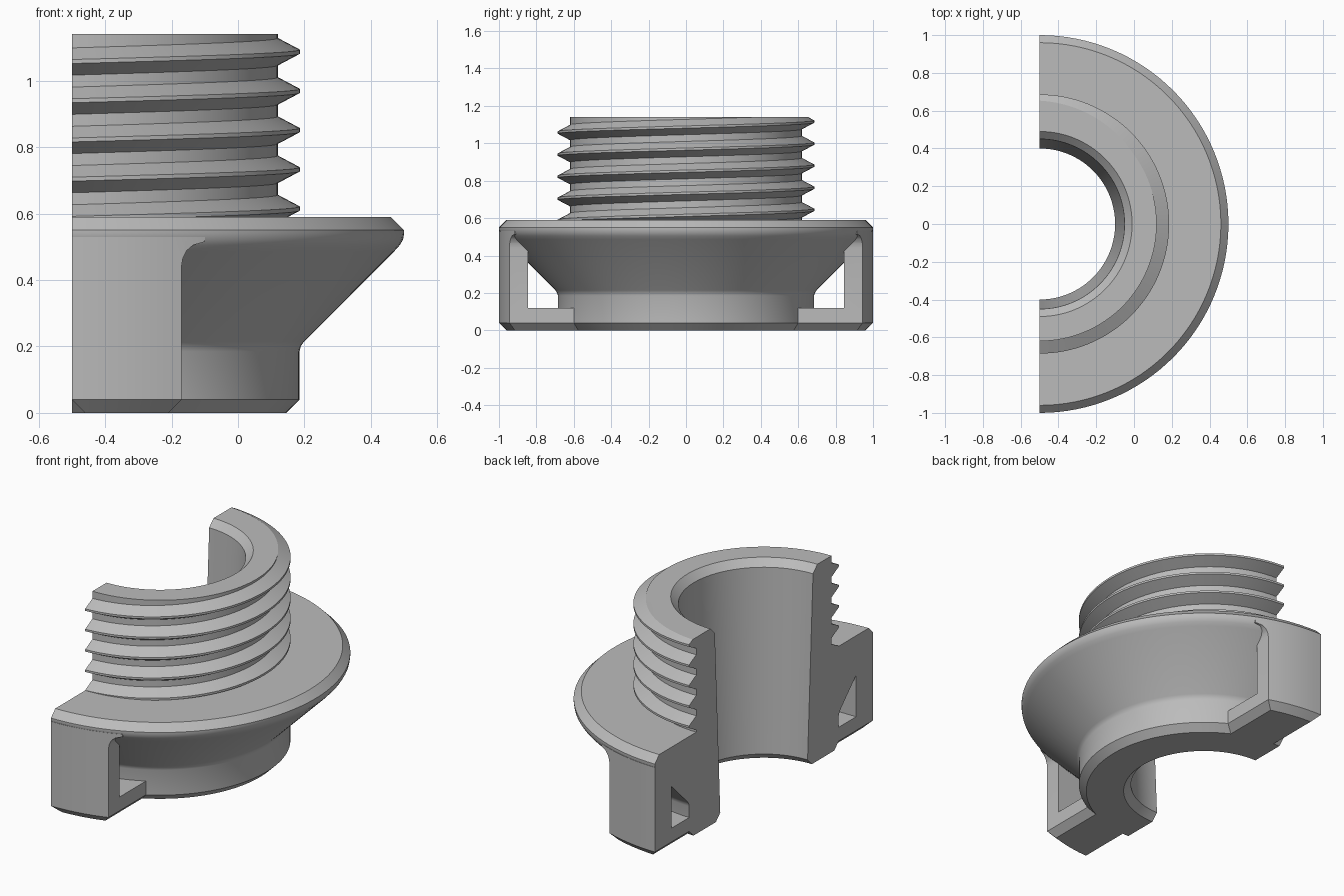
import bpy, bmesh, math
from mathutils import Vector

if "Cube" in bpy.data.objects:
    bpy.data.objects.remove(bpy.data.objects["Cube"])

AXIS_X = -0.5          # axis of revolution lies in the section plane
HALF = math.pi / 2
TOP = 1.14

grey = bpy.data.materials.new("plain grey")
grey.use_nodes = True
colour = (0.5, 0.5, 0.5, 1)
grey.diffuse_color = colour
grey.node_tree.nodes["Principled BSDF"].inputs["Base Color"].default_value = colour


def finish(name, bm):
    bmesh.ops.recalc_face_normals(bm, faces=bm.faces)
    mesh = bpy.data.meshes.new(name)
    bm.to_mesh(mesh)
    bm.free()
    mesh.materials.append(grey)
    ob = bpy.data.objects.new(name, mesh)
    bpy.context.collection.objects.link(ob)
    return ob


def revolve(profile, start, end, steps, pitch=0.0, closed=False):
    """Turn a closed (radius, z) profile about the axis, rising by pitch per turn."""
    bm = bmesh.new()
    rings = []
    for i in range(steps if closed else steps + 1):
        a = start + (end - start) * i / steps
        rise = pitch * a / math.tau
        rings.append([bm.verts.new((AXIS_X + r * math.cos(a), r * math.sin(a), z + rise))
                      for r, z in profile])
    pairs = list(zip(rings, rings[1:]))
    if closed:
        pairs.append((rings[-1], rings[0]))
    n = len(profile)
    for a, b in pairs:
        for j in range(n):
            k = (j + 1) % n
            bm.faces.new((a[j], a[k], b[k], b[j]))
    if not closed:
        bm.faces.new(rings[0])
        bm.faces.new(rings[-1])
    return bm


def prism_y(outline, y0, y1):
    """Extrude an (offset from axis, z) outline along y."""
    bm = bmesh.new()
    ends = [[bm.verts.new((AXIS_X + x, y, z)) for x, z in outline] for y in (y0, y1)]
    n = len(outline)
    for j in range(n):
        k = (j + 1) % n
        bm.faces.new((ends[0][j], ends[0][k], ends[1][k], ends[1][j]))
    for end in ends:
        bm.faces.new(end)
    return bm


def boolean(ob, cutter, operation):
    """Apply a boolean and discard the cutter."""
    mod = ob.modifiers.new("cut", 'BOOLEAN')
    mod.object, mod.operation, mod.solver = cutter, operation, 'EXACT'
    graph = bpy.context.evaluated_depsgraph_get()
    mesh = bpy.data.meshes.new_from_object(ob.evaluated_get(graph))
    ob.modifiers.clear()
    ob.data = mesh
    bpy.data.objects.remove(cutter)


# Half body: tapered bore, sleeve, flange, cone and base
body_profile = [
    (0.44, 0), (0.645, 0), (0.685, 0.04), (0.685, 0.185), (0.689, 0.2), (0.698, 0.214),
    (0.97, 0.486), (0.987, 0.505), (0.997, 0.522), (1, 0.54), (1, 0.55), (0.96, 0.59),
    (0.62, 0.59), (0.62, TOP), (0.49, TOP), (0.45, TOP - 0.04), (0.4, 0.04)]
parts = [finish("half_body", revolve(body_profile, -HALF, HALF, 64))]

# Helical thread ridges, trimmed level with the top of the sleeve
PITCH = 0.118
ridge = [(0.6, -0.041), (0.62, -0.041), (0.686, -0.006),
         (0.686, 0.006), (0.62, 0.041), (0.6, 0.041)]
for turn in range(5):
    z = 0.615 + PITCH * turn
    bm = revolve([(r, z + dz) for r, dz in ridge], -HALF, HALF, 64, PITCH)
    cut = bmesh.ops.bisect_plane(bm, geom=bm.verts[:] + bm.edges[:] + bm.faces[:],
                                 plane_co=Vector((0, 0, TOP)), plane_no=Vector((0, 0, 1)),
                                 clear_outer=True)
    rim = [e for e in cut["geom_cut"] if isinstance(e, bmesh.types.BMEdge)]
    if rim:
        bmesh.ops.holes_fill(bm, edges=[e for e in bm.edges if e.is_boundary], sides=0)
    parts.append(finish(f"thread_ridge_{turn + 1}", bm))

# Side lugs flared into the flange, rounded to its rim, with a window behind each
lug_outline = [(0, 0.04), (0.04, 0), (0.29, 0), (0.33, 0.04), (0.33, 0.44), (0.334, 0.465),
               (0.345, 0.488), (0.365, 0.505), (0.4, 0.515), (0.4, 0.53), (0, 0.53)]
rim_profile = [(0.3, -0.1), (0.86, -0.1), (1, 0.04), (1, 0.6), (0.3, 0.6)]
window_outline = [(-0.1, 0.12), (0.6, 0.12), (0.6, 0.45), (-0.1, 0.45)]
for side, name in ((-1, "front_lug"), (1, "back_lug")):
    lug = finish(name, prism_y(lug_outline, side * 0.55, side * 1.1))
    rim = finish("rim_cutter", revolve(rim_profile, 0, math.tau, 128, closed=True))
    boolean(lug, rim, 'INTERSECT')
    window = finish("window_cutter", prism_y(window_outline, side * 0.5, side * 0.845))
    boolean(lug, window, 'DIFFERENCE')
    parts.append(lug)

# Smooth the curved faces, keep the edges sharp
bpy.ops.object.select_all(action='DESELECT')
for ob in parts:
    ob.select_set(True)
bpy.context.view_layer.objects.active = parts[0]
bpy.ops.object.shade_smooth_by_angle(angle=math.radians(25))
